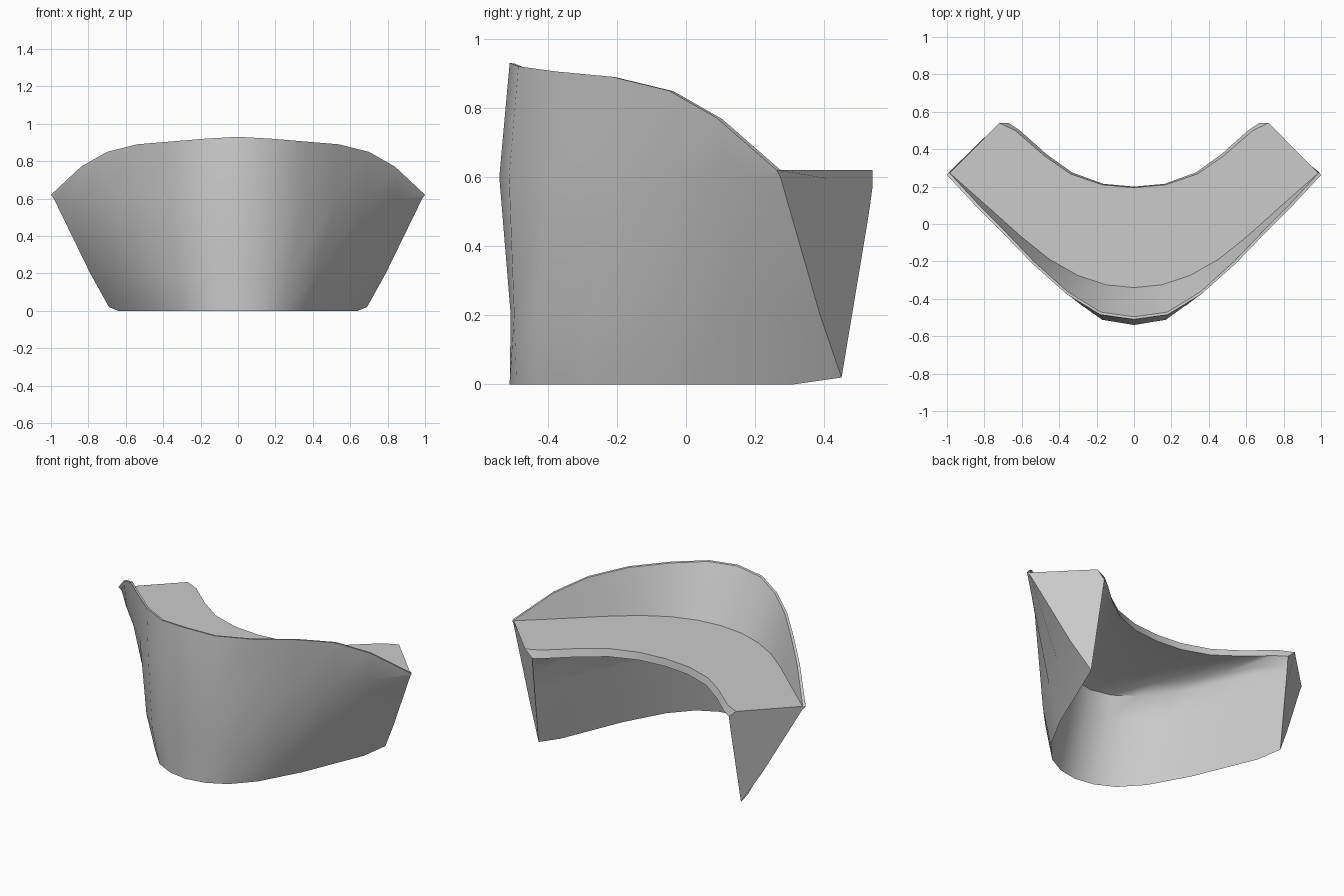
import bpy, bmesh, math
from mathutils import Vector

if "Cube" in bpy.data.objects:
    bpy.data.objects.remove(bpy.data.objects["Cube"])

# Guide curves of the right half, running from the centre plane to the end
rim = [(0, -.51, .93), (.18, -.485, .92), (.36, -.375, .905), (.54, -.215, .89),
       (.70, -.05, .85), (.84, .09, .77), (1, .262, .62)]
outer = [(0, -.54), (.17, -.512), (.34, -.388), (.53, -.2), (.69, -.04), (.84, .11), (.985, .273)]
low = [(0, -.507), (.14, -.497), (.28, -.435), (.425, -.285), (.555, -.075), (.69, .16), (.79, .388)]
foot = [(0, -.51), (.12, -.49), (.235, -.43), (.35, -.305), (.48, -.07), (.64, .31), (.69, .45)]
crease = [(0, -.34), (.15, -.325), (.3, -.275), (.45, -.19), (.6, -.07), (.79, .1), (.985, .272)]
seat_edge = [(0, .195), (.17, .21), (.34, .268), (.48, .365), (.56, .435), (.635, .5), (.72, .54)]
lip = [(0, .2), (.165, .215), (.33, .275), (.47, .375), (.545, .442), (.61, .5), (.67, .54)]
under = [(0, -.37), (.13, -.34), (.25, -.25), (.38, -.09), (.49, .13), (.58, .33), (.673, .53)]


def flat(curve, z):
    return [(x, y, z) for x, y in curve]


def blend(a, b, t):
    return [tuple(Vector(p).lerp(Vector(q), t)) for p, q in zip(a, b)]


inner_rim = [(x * .99, y + .014, z - .002) for x, y, z in rim]
foot3 = flat(foot, 0)
foot3[-1] = (.69, .45, .02)
lip3 = flat(lip, .575)
under3 = flat(under, .55)
under3[-1] = (.673, .53, .5)
rows = [foot3, flat(low, .2), flat(outer, .6), rim, inner_rim, flat(crease, .62),
        flat(seat_edge, .62), lip3,
        blend(under3, lip3, .2), blend(under3, foot3, .06), blend(under3, foot3, .3)]

# Loft the closed section from the left end to the right end
bm = bmesh.new()
n = len(rim) - 1
sections = []
for i in range(-n, n + 1):
    s = -1 if i < 0 else 1
    sections.append([bm.verts.new((s * r[abs(i)][0], r[abs(i)][1], r[abs(i)][2])) for r in rows])
k = len(rows)
for a, b in zip(sections, sections[1:]):
    for j in range(k):
        bm.faces.new((a[j], b[j], b[(j + 1) % k], a[(j + 1) % k]))

# End faces
bm.faces.new(sections[0])
bm.faces.new(sections[-1][::-1])
bmesh.ops.recalc_face_normals(bm, faces=bm.faces[:])

mesh = bpy.data.meshes.new("curved_bench")
bm.to_mesh(mesh)
bm.free()
bench = bpy.data.objects.new("curved_bench", mesh)
bpy.context.collection.objects.link(bench)
bpy.context.view_layer.objects.active = bench
bench.select_set(True)
bpy.ops.object.shade_smooth_by_angle(angle=math.radians(50))
